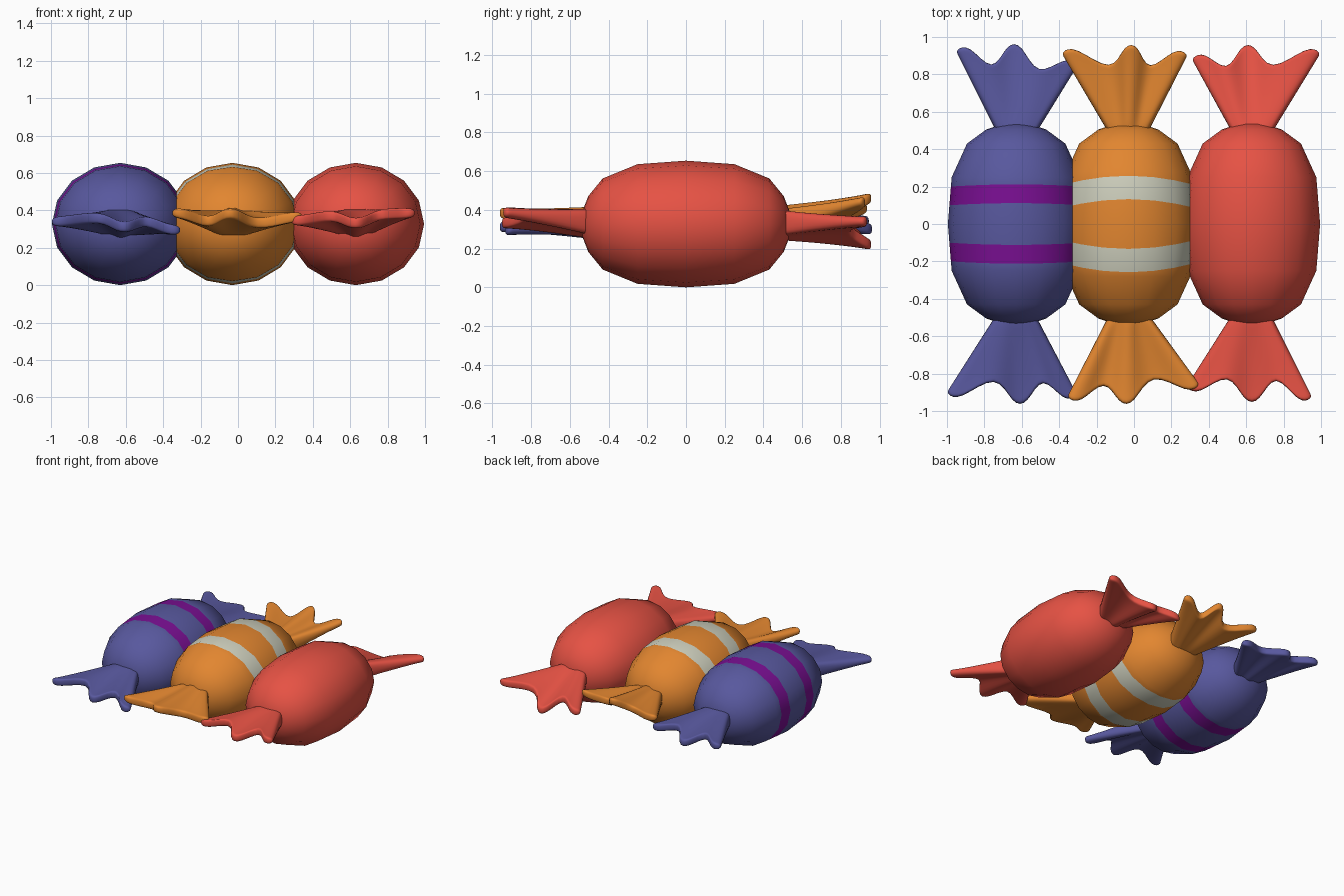
import bpy, bmesh, math
from mathutils import Vector

if "Cube" in bpy.data.objects:
    bpy.data.objects.remove(bpy.data.objects["Cube"])

CZ, RX, RZ = 0.327, 0.365, 0.327      # body centre height and radii
SIDES = 16
PROFILE = [(0, 1), (.25, .945), (.43, .72), (.505, .44), (.535, .2)]   # y, radius factor


def material(name, rgb):
    m = bpy.data.materials.new(name)
    lin = [(c / 255 / 12.92) if c < 11 else ((c / 255 + .055) / 1.055) ** 2.4 for c in rgb]
    m.diffuse_color = (*lin, 1)
    m.use_nodes = True
    m.node_tree.nodes["Principled BSDF"].inputs["Base Color"].default_value = m.diffuse_color
    return m


BLUE = material("wrapper blue", (88, 88, 158))
ORANGE = material("wrapper orange", (226, 134, 48))
RED = material("wrapper red", (230, 82, 68))
PURPLE = material("stripe purple", (122, 15, 147))
CREAM = material("stripe cream", (205, 206, 188))


def make_object(name, bm, mats):
    bmesh.ops.recalc_face_normals(bm, faces=bm.faces)
    for f in bm.faces:
        f.smooth = True
    me = bpy.data.meshes.new(name)
    bm.to_mesh(me)
    bm.free()
    for m in mats:
        me.materials.append(m)
    ob = bpy.data.objects.new(name, me)
    bpy.context.collection.objects.link(ob)
    return ob


def loft(bm, rings):
    """Skin closed rings of points, capping both ends; returns faces by row."""
    vs = [[bm.verts.new(p) for p in r] for r in rings]
    n = len(vs[0])
    rows = [[bm.faces.new((a[i], a[(i + 1) % n], b[(i + 1) % n], b[i])) for i in range(n)]
            for a, b in zip(vs, vs[1:])]
    return vs, rows


def radius(y):
    y = abs(y)
    for (y0, r0), (y1, r1) in zip(PROFILE, PROFILE[1:]):
        if y <= y1:
            return r0 + (r1 - r0) * (y - y0) / (y1 - y0)
    return PROFILE[-1][1]


def body(name, cx, mats, stripe=None, bow=0):
    """Barrel body; stripe = (inner, outer) y at the sides, bowed outward at top and bottom."""
    half = [(y, 0) for y, r in PROFILE]
    if stripe:
        half = sorted(half + [(stripe[0], bow), (stripe[1], bow)])
        half = [(y + .03, b) if abs(y - .25) < .001 and bow > .03 else (y, b) for y, b in half]
    rows = [(-y, -b) for y, b in reversed(half[1:])] + half
    rings = []
    for y0, b in rows:
        ring = []
        for i in range(SIDES):
            a = 2 * math.pi * i / SIDES
            y = y0 + b * math.sin(a) ** 2
            r = radius(y)
            ring.append((cx + RX * r * math.cos(a), y, CZ + RZ * r * math.sin(a)))
        rings.append(ring)
    bm = bmesh.new()
    vs, faces = loft(bm, rings)
    bm.faces.new(vs[0])
    bm.faces.new(vs[-1])
    if stripe:
        for row, (a, b) in zip(faces, zip(rows, rows[1:])):
            if abs(abs(a[0] + b[0]) - sum(stripe)) < .001:
                for f in row:
                    f.material_index = 1
    make_object(name, bm, mats)


def tail(name, cx, mat, pts):
    """Pleated fan: pts = tip, notch, tip, notch, tip, as (x, y, z)."""
    side = 1 if pts[0][1] > 0 else -1
    neck = Vector((cx, side * .45, CZ + .005))
    end = []
    for k, p in enumerate(pts):
        p = Vector(p)
        d = p - neck
        if k % 2:                                   # notch
            end.append(neck + d * .91)
        else:                                       # rounded prong tip
            w = Vector((abs(d.y), -d.x * side, 0)).normalized() * .042
            tip = neck + d * 1.04
            end += [tip - w, tip + w]
    n = len(end)
    rings = []
    for t in (0, .2, .5, .8, .95, 1):
        h = .065 * (1 - t) ** 1.5 + .027
        top, bottom = [], []
        for i, e in enumerate(end):
            u = 2 * i / (n - 1) - 1
            start = neck + Vector((u * .085, 0, 0))
            p = start.lerp(e, t)
            hh = h * (1 - .35 * abs(u) * (1 - t))
            top.append(p + Vector((0, 0, hh)))
            bottom.append(p - Vector((0, 0, hh)))
        rings.append(top + bottom[::-1])
    bm = bmesh.new()
    vs, _ = loft(bm, rings)
    for ring in (vs[0], vs[-1]):                    # close the ends with quads
        for i in range(n - 1):
            bm.faces.new((ring[i], ring[i + 1], ring[2 * n - 2 - i], ring[2 * n - 1 - i]))
    ob = make_object(name, bm, [mat])
    sub = ob.modifiers.new("round", 'SUBSURF')
    sub.levels = sub.render_levels = 2


# Wrapped bodies in a row
body("blue_body", -.63, [BLUE, PURPLE], (.10, .20), .012)
body("orange_body", -.03, [ORANGE, CREAM], (.085, .21), .048)
body("red_body", .63, [RED])

# Twisted wrapper ends
tail("blue_tail_back", -.63, BLUE, [(-.91, .93, .34), (-.765, .83, .36), (-.64, .95, .30),
                                    (-.51, .81, .35), (-.34, .86, .31)])
tail("blue_tail_front", -.63, BLUE, [(-.96, -.91, .34), (-.74, -.82, .38), (-.61, -.95, .31),
                                     (-.48, -.83, .36), (-.345, -.92, .295)])
tail("orange_tail_back", -.03, ORANGE, [(-.345, .92, .41), (-.12, .83, .36), (-.015, .945, .46),
                                        (.08, .83, .36), (.245, .91, .44)])
tail("orange_tail_front", -.03, ORANGE, [(-.315, -.93, .385), (-.165, -.85, .32), (-.04, -.95, .385),
                                         (.10, -.81, .31), (.31, -.87, .365)])
tail("red_tail_back", .63, RED, [(.35, .89, .26), (.49, .83, .33), (.61, .945, .22),
                                 (.73, .83, .32), (.955, .92, .34)])
tail("red_tail_front", .63, RED, [(.32, -.88, .345), (.50, -.81, .39), (.63, -.94, .33),
                                  (.765, -.81, .39), (.91, -.93, .385)])
